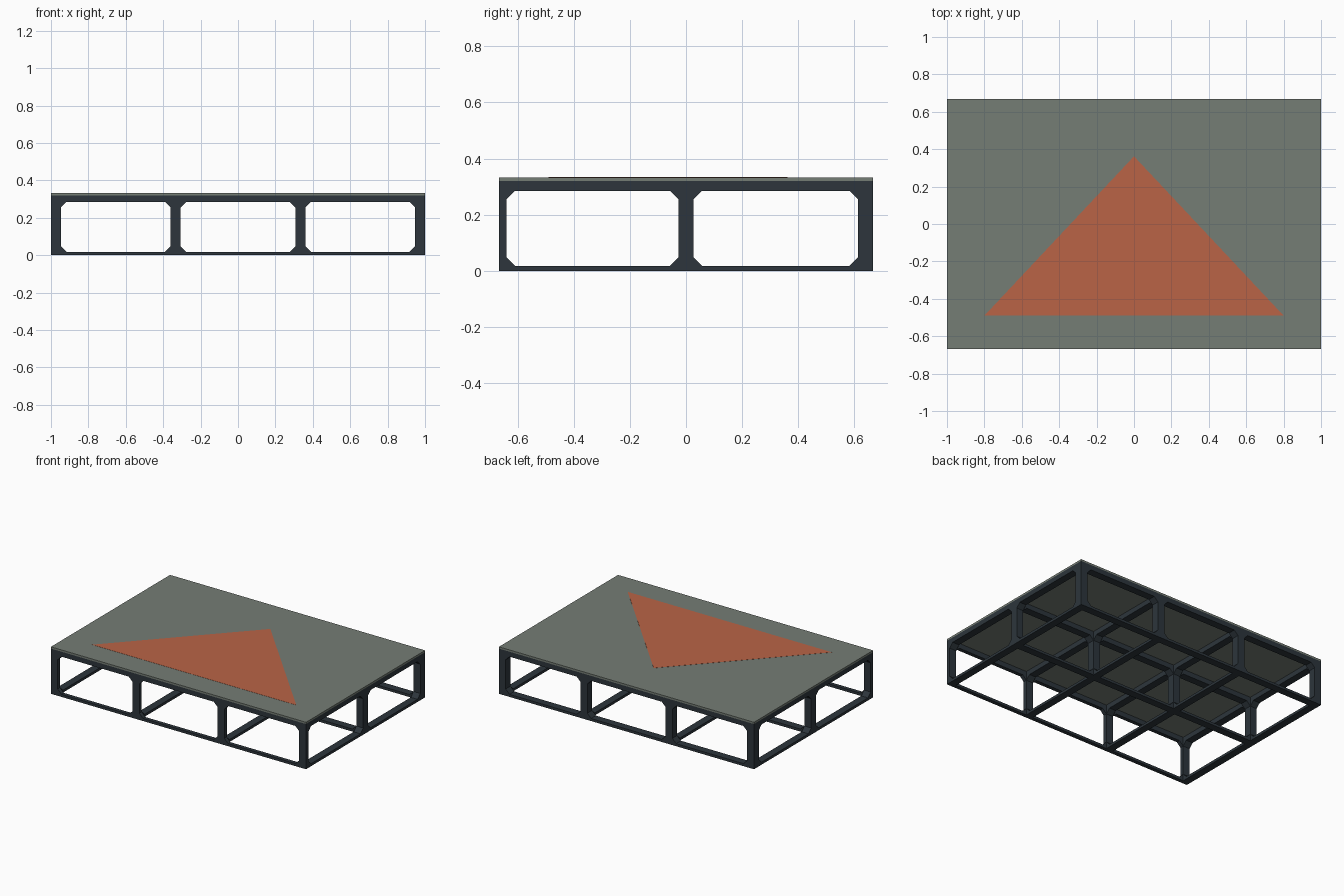
import bpy, bmesh, math

if "Cube" in bpy.data.objects:
    bpy.data.objects.remove(bpy.data.objects["Cube"])

HX, HY, TOP = 1.0, 0.667, 0.333      # half sizes and full height
FRAME_TOP = 0.32                     # underside of the deck
Z0, Z1, CH = 0.018, 0.285, 0.03      # opening bottom, top and corner chamfer


def material(name, rgb):
    m = bpy.data.materials.new(name)
    m.diffuse_color = (*rgb, 1.0)
    m.use_nodes = True
    m.node_tree.nodes["Principled BSDF"].inputs["Base Color"].default_value = m.diffuse_color
    return m


frame_mat = material("dark blue grey frame", (0.026, 0.036, 0.045))
deck_mat = material("grey green deck", (0.178, 0.205, 0.178))
mark_mat = material("orange marking", (0.49, 0.127, 0.061))


def add_object(name, mesh, mat):
    mesh.materials.clear()
    mesh.materials.append(mat)
    ob = bpy.data.objects.new(name, mesh)
    bpy.context.collection.objects.link(ob)
    return ob


def spline(curve, pts):
    s = curve.splines.new('POLY')
    s.points.add(len(pts) - 1)
    for p, (x, y) in zip(s.points, pts):
        p.co = (x, y, 0, 1)
    s.use_cyclic_u = True


def panel(name, half, posts, thickness, location, rotation):
    """Upright lattice wall: rectangle with chamfered openings between posts."""
    cu = bpy.data.curves.new(name, 'CURVE')
    cu.dimensions, cu.fill_mode, cu.extrude = '2D', 'BOTH', thickness / 2
    spline(cu, [(-half, 0), (half, 0), (half, FRAME_TOP), (-half, FRAME_TOP)])
    for (_, a), (b, _) in zip(posts, posts[1:]):
        spline(cu, [(a + CH, Z0), (b - CH, Z0), (b, Z0 + CH), (b, Z1 - CH),
                    (b - CH, Z1), (a + CH, Z1), (a, Z1 - CH), (a, Z0 + CH)])
    tmp = bpy.data.objects.new(name + "_curve", cu)
    bpy.context.collection.objects.link(tmp)
    dg = bpy.context.evaluated_depsgraph_get()
    mesh = bpy.data.meshes.new_from_object(tmp.evaluated_get(dg))
    bpy.data.objects.remove(tmp)
    for p in mesh.polygons:
        p.use_smooth = False
    ob = add_object(name, mesh, frame_mat)
    ob.location, ob.rotation_euler = location, rotation


def prism(name, pts, z0, z1, mat):
    bm = bmesh.new()
    face = bm.faces.new([bm.verts.new((x, y, z0)) for x, y in pts])
    ext = bmesh.ops.extrude_face_region(bm, geom=[face])
    for v in ext['geom']:
        if isinstance(v, bmesh.types.BMVert):
            v.co.z = z1
    bmesh.ops.recalc_face_normals(bm, faces=bm.faces)
    mesh = bpy.data.meshes.new(name)
    bm.to_mesh(mesh)
    bm.free()
    add_object(name, mesh, mat)


# Post spans along each axis (start, end); the front row is half as deep
x_posts = [(-1.0, -0.947), (-0.36, -0.307), (0.307, 0.36), (0.947, 1.0)]
y_posts = [(-HY, -0.64), (-0.027, 0.027), (0.613, HY)]
R = math.pi / 2

# Lattice walls running left to right
for name, (a, b) in zip(("front", "middle", "back"), y_posts):
    panel(name + "_frame", HX, x_posts, b - a, (0, (a + b) / 2, 0), (R, 0, 0))

# Lattice walls running front to back
for name, (a, b) in zip(("left", "inner_left", "inner_right", "right"), x_posts):
    panel(name + "_frame", HY, y_posts, b - a, ((a + b) / 2, 0, 0), (R, 0, R))

# Deck slab and its painted triangle
prism("deck", [(-HX, -HY), (HX, -HY), (HX, HY), (-HX, HY)], FRAME_TOP, TOP, deck_mat)
prism("triangle_marking", [(-0.8, -0.49), (0.8, -0.49), (0, 0.362)],
      TOP - 0.001, TOP + 0.001, mark_mat)
